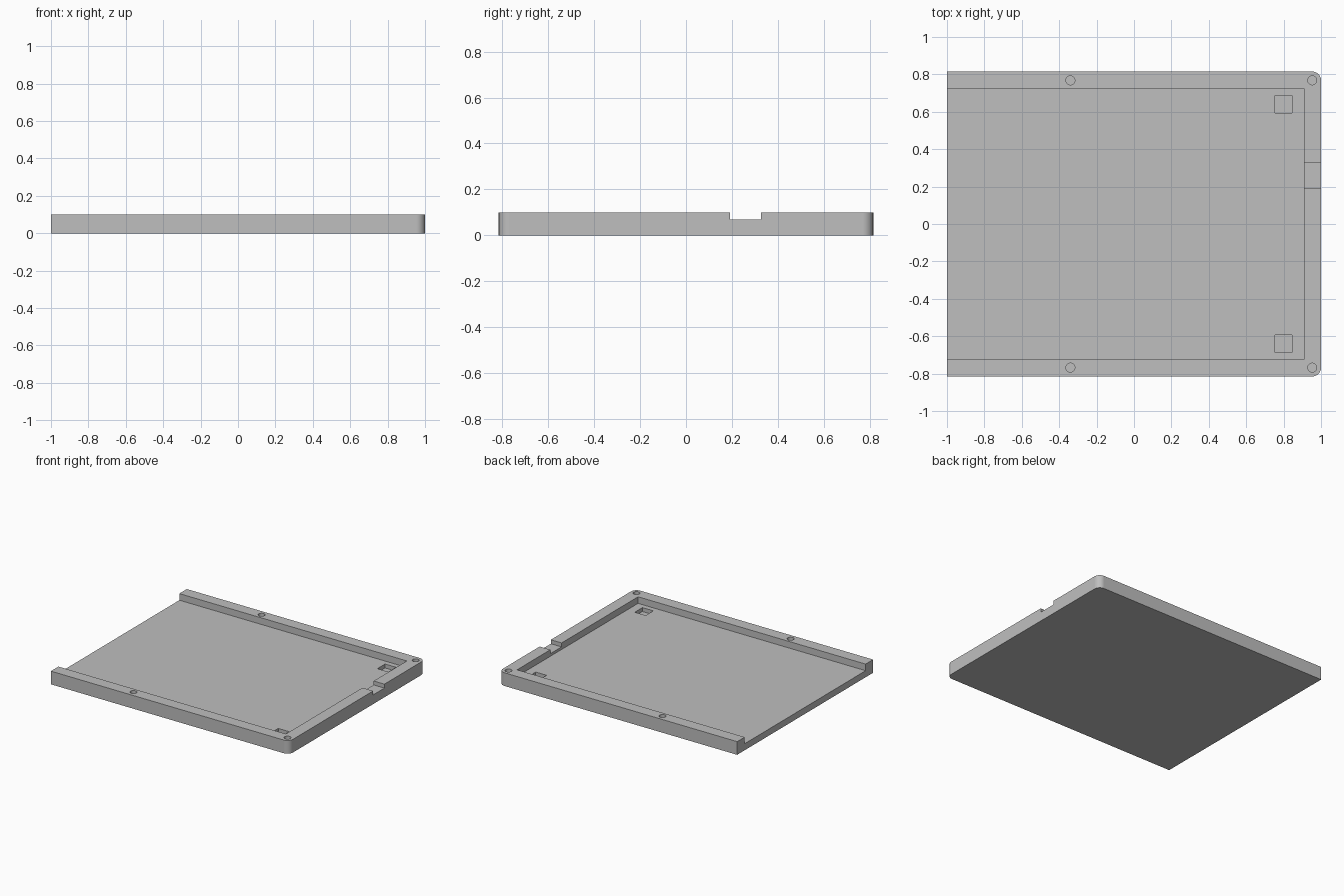
import bpy
import bmesh
from math import pi, radians, sin, cos

if "Cube" in bpy.data.objects:
    bpy.data.objects.remove(bpy.data.objects["Cube"], do_unlink=True)

HALF_X, HALF_Y, HEIGHT = 1.0, 0.815, 0.10
INNER_X, INNER_Y, FLOOR = 0.91, 0.725, 0.05
HOLE_X, HOLE_Y, RADIUS = 0.953, 0.768, 0.047

grey = bpy.data.materials.new("plain grey")
grey.use_nodes = True
grey.diffuse_color = (0.52, 0.52, 0.52, 1)
grey.node_tree.nodes["Principled BSDF"].inputs["Base Color"].default_value = grey.diffuse_color


def prism(name, outline, z0, z1):
    """Extrude a closed outline from z0 to z1."""
    bm = bmesh.new()
    base = bm.faces.new([bm.verts.new((x, y, z0)) for x, y in outline])
    top = bmesh.ops.extrude_face_region(bm, geom=[base])["geom"]
    verts = [v for v in top if isinstance(v, bmesh.types.BMVert)]
    bmesh.ops.translate(bm, verts=verts, vec=(0, 0, z1 - z0))
    bmesh.ops.recalc_face_normals(bm, faces=bm.faces)
    mesh = bpy.data.meshes.new(name)
    bm.to_mesh(mesh)
    bm.free()
    mesh.materials.append(grey)
    obj = bpy.data.objects.new(name, mesh)
    bpy.context.collection.objects.link(obj)
    return obj


def rect(x0, x1, y0, y1):
    return [(x0, y0), (x1, y0), (x1, y1), (x0, y1)]


def arc(cx, cy, r, start, end, steps):
    angles = [start + (end - start) * i / steps for i in range(steps + 1)]
    return [(cx + r * cos(a), cy + r * sin(a)) for a in angles]


# Tray block, rounded at the two closed-end corners
cx, cy = HALF_X - RADIUS, HALF_Y - RADIUS
outline = [(-HALF_X, -HALF_Y)]
outline += arc(cx, -cy, RADIUS, -pi / 2, 0, 12)
outline += arc(cx, cy, RADIUS, 0, pi / 2, 12)
outline += [(-HALF_X, HALF_Y)]
tray = prism("tray", outline, 0, HEIGHT)

# Recess open at the left end, and the cable notch in the end wall
cutters = [
    prism("recess_cutter", rect(-1.2, INNER_X, -INNER_Y, INNER_Y), FLOOR, 0.2),
    prism("notch_cutter", rect(0.85, 1.2, 0.192, 0.327), 0.07, 0.2),
]
# Square pockets and screw holes on both sides
for side in (-1, 1):
    y = side * 0.64
    cutters.append(prism("pocket_cutter", rect(0.754, 0.846, y - 0.046, y + 0.046), 0.02, 0.15))
    for x in (-0.34, HOLE_X):
        circle = arc(x, side * HOLE_Y, 0.024, 0, 2 * pi, 32)[:-1]
        cutters.append(prism("hole_cutter", circle, 0.03, 0.2))

bpy.context.view_layer.objects.active = tray
tray.select_set(True)
for cutter in cutters:
    cutter.hide_render = True
    mod = tray.modifiers.new("cut", "BOOLEAN")
    mod.operation = "DIFFERENCE"
    mod.solver = "EXACT"
    mod.object = cutter
    bpy.ops.object.modifier_apply(modifier=mod.name)
    bpy.data.objects.remove(cutter, do_unlink=True)

# Smooth the rounded corners and holes, keep edges crisp
bpy.ops.object.shade_smooth_by_angle(angle=radians(30))
weighted = tray.modifiers.new("flat_sides", "WEIGHTED_NORMAL")
weighted.keep_sharp = True
